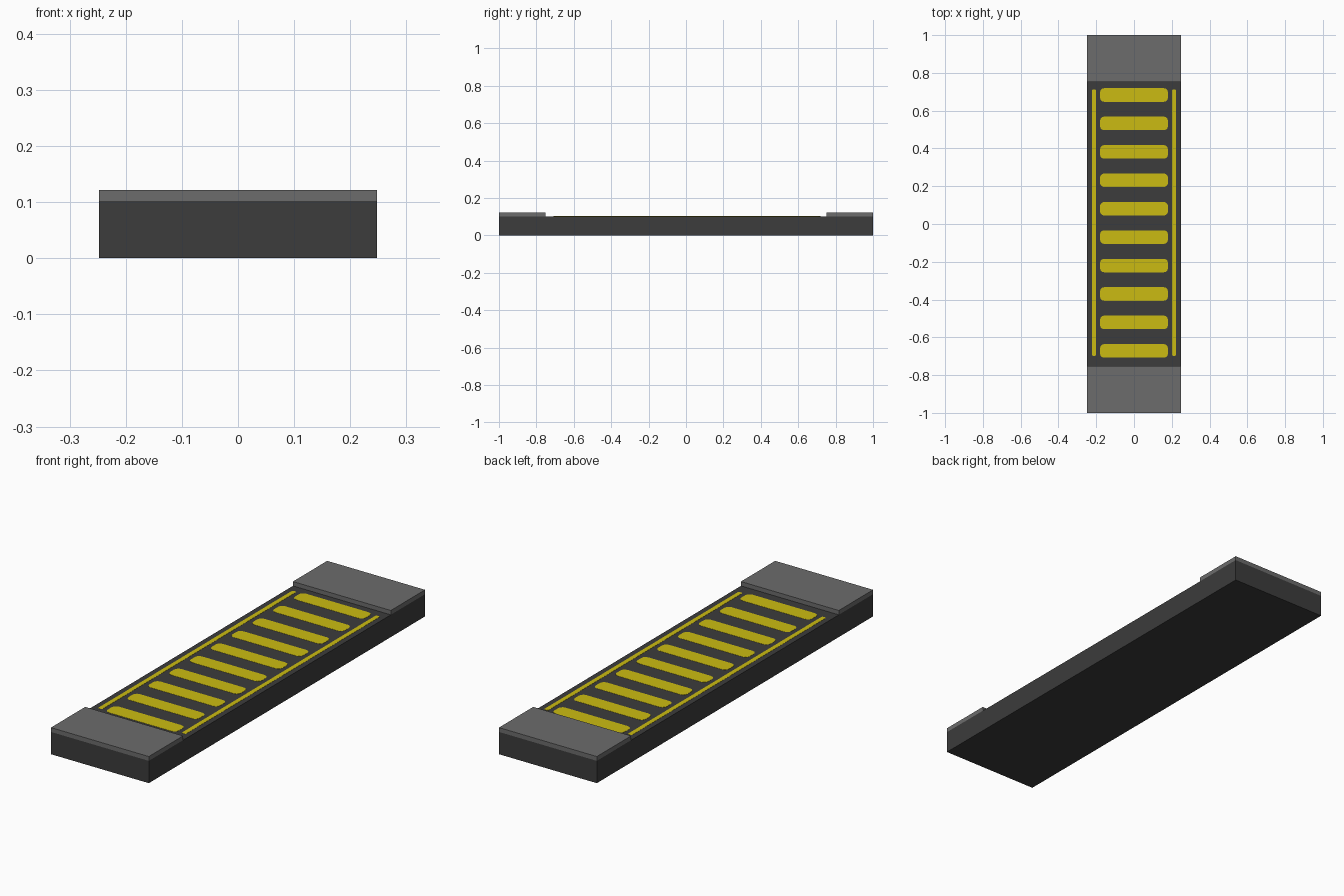
import bpy, bmesh, math

if "Cube" in bpy.data.objects:
    bpy.data.objects.remove(bpy.data.objects["Cube"])

ROAD_Z = 0.102
TOP_Z = 0.122


def material(name, rgb):
    m = bpy.data.materials.new(name)
    m.diffuse_color = (*rgb, 1)
    m.use_nodes = True
    m.node_tree.nodes["Principled BSDF"].inputs["Base Color"].default_value = m.diffuse_color
    return m


ASPHALT = material("dark asphalt", (0.045, 0.045, 0.045))
PAVING = material("grey paving", (0.15, 0.15, 0.15))
PAINT = material("yellow paint", (0.60, 0.50, 0.006))


def finish(name, bm, mat):
    bmesh.ops.recalc_face_normals(bm, faces=bm.faces)
    mesh = bpy.data.meshes.new(name)
    bm.to_mesh(mesh)
    bm.free()
    mesh.materials.append(mat)
    obj = bpy.data.objects.new(name, mesh)
    bpy.context.collection.objects.link(obj)


def box(name, x0, x1, y0, y1, z0, z1, mat):
    bm = bmesh.new()
    bmesh.ops.create_cube(bm, size=1)
    for v in bm.verts:
        v.co.x = x1 if v.co.x > 0 else x0
        v.co.y = y1 if v.co.y > 0 else y0
        v.co.z = z1 if v.co.z > 0 else z0
    finish(name, bm, mat)


def painted_plate(name, cx, cy, w, h, r, steps=3):
    """Thin rounded rectangle lying on the road."""
    bm = bmesh.new()
    verts = []
    for k, (sx, sy) in enumerate(((1, 1), (-1, 1), (-1, -1), (1, -1))):
        for i in range(steps + 1):
            a = math.pi / 2 * (k + i / steps)
            verts.append(bm.verts.new((cx + sx * (w / 2 - r) + r * math.cos(a),
                                       cy + sy * (h / 2 - r) + r * math.sin(a),
                                       ROAD_Z - 0.001)))
    face = bm.faces.new(verts)
    ext = bmesh.ops.extrude_face_region(bm, geom=[face])
    for g in ext["geom"]:
        if isinstance(g, bmesh.types.BMVert):
            g.co.z = ROAD_Z + 0.0008
    finish(name, bm, PAINT)


# Road slab and raised pavements at both ends
box("road_slab", -0.248, 0.248, -1, 1, 0, ROAD_Z, ASPHALT)
box("front_pavement", -0.248, 0.248, -1, -0.752, ROAD_Z, TOP_Z, PAVING)
box("back_pavement", -0.248, 0.248, 0.752, 1, ROAD_Z, TOP_Z, PAVING)

# Crossing stripes
for i in range(10):
    painted_plate(f"crossing_stripe_{i + 1}", 0, 0.683 - 0.1505 * i, 0.36, 0.072, 0.022)

# Thin border lines along both sides
for side, x in (("left", -0.212), ("right", 0.212)):
    painted_plate(f"{side}_border_line", x, 0.007, 0.021, 1.41, 0.006)
